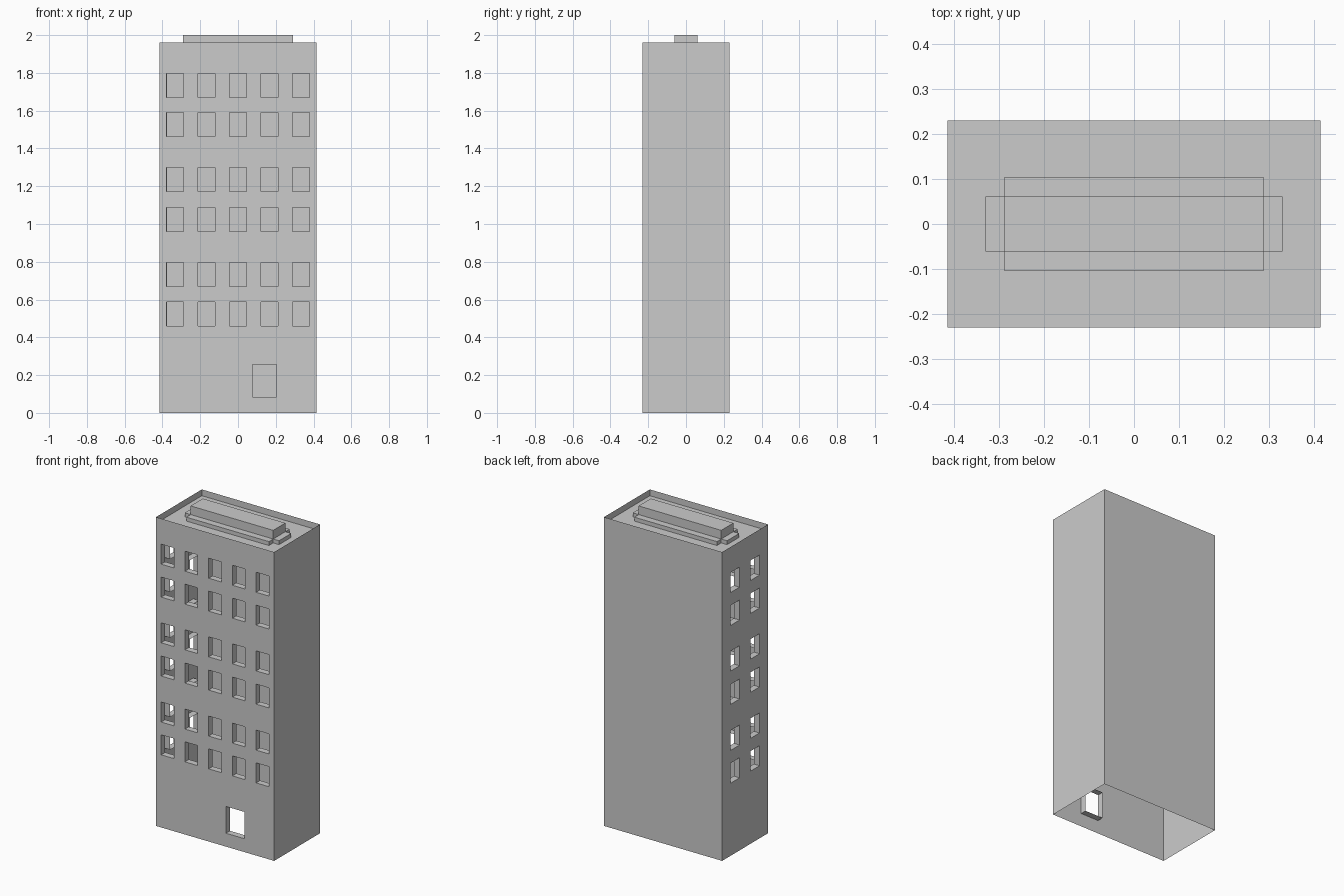
import bpy, bmesh
from mathutils import Vector

if "Cube" in bpy.data.objects:
    bpy.data.objects.remove(bpy.data.objects["Cube"])

HX, HY, H = 0.415, 0.23, 1.96      # half width, half depth, wall height
REVEAL = 0.04                      # depth of window and door openings
SPLIT = 0.36                       # top of the ground floor band
ROOF = 1.92


def finish(bm, name):
    bmesh.ops.remove_doubles(bm, verts=bm.verts, dist=1e-5)
    mesh = bpy.data.meshes.new(name)
    bm.to_mesh(mesh)
    bm.free()
    obj = bpy.data.objects.new(name, mesh)
    bpy.context.collection.objects.link(obj)
    return obj


def panel(bm, place, half, z0, z1, cols=(), rows=()):
    """Wall sheet with an opening and inward reveal at every column/row crossing."""
    us = [-half] + [v for c in cols for v in c] + [half]
    zs = [z0] + [v for r in rows for v in r] + [z1]

    def quad(*pts):
        bm.faces.new([bm.verts.new(place(*p)) for p in pts])

    for i, (a, b) in enumerate(zip(us, us[1:])):
        for j, (c, d) in enumerate(zip(zs, zs[1:])):
            loop = [(a, c), (b, c), (b, d), (a, d)]
            if i % 2 and j % 2:
                for p, q in zip(loop, loop[1:] + loop[:1]):
                    quad((*p, 0), (*q, 0), (*q, REVEAL), (*p, REVEAL))
            else:
                quad(*[(*p, 0) for p in loop])


def front(u, z, d): return Vector((u, -HY + d, z))
def back(u, z, d): return Vector((-u, HY - d, z))
def left(u, z, d): return Vector((-HX + d, -u, z))
def right(u, z, d): return Vector((HX - d, u, z))


def spans(centres, half):
    return [(c - half, c + half) for c in centres]


rows = [(z, z + 0.127) for z in (0.461, 0.669, 0.961, 1.172, 1.462, 1.671)]

# Outer walls: open underneath, windows on the front and left, door in front
bm = bmesh.new()
panel(bm, front, HX, SPLIT, H, spans([i * 0.1667 for i in range(-2, 3)], 0.045), rows)
panel(bm, front, HX, 0, SPLIT, [(0.077, 0.205)], [(0.085, 0.255)])
panel(bm, left, HY, 0, H, spans([-0.1, 0.1], 0.044), rows)
panel(bm, back, HX, 0, H)
panel(bm, right, HY, 0, H)
finish(bm, "walls")

# Roof: parapet rim with a sunken deck
bm = bmesh.new()
deck = bm.faces.new([bm.verts.new((x, y, H)) for x, y in
                     ((-HX, -HY), (HX, -HY), (HX, HY), (-HX, HY))])
bmesh.ops.inset_individual(bm, faces=[deck], thickness=0.04)
deck = bmesh.ops.extrude_discrete_faces(bm, faces=[deck])["faces"][0]
bmesh.ops.translate(bm, verts=deck.verts, vec=(0, 0, ROOF - H))
finish(bm, "roof_parapet")


def roof_box(name, hx, hy, top):
    bm = bmesh.new()
    bmesh.ops.create_cube(bm, size=1)
    bmesh.ops.scale(bm, verts=bm.verts, vec=(2 * hx, 2 * hy, top - ROOF))
    bmesh.ops.translate(bm, verts=bm.verts, vec=(0, 0, (top + ROOF) / 2))
    finish(bm, name)


# Rooftop unit: raised core with a low step on each side
roof_box("roof_unit_core", 0.29, 0.061, 2.0)
roof_box("roof_unit_side_steps", 0.29, 0.104, 1.945)
roof_box("roof_unit_end_steps", 0.331, 0.061, 1.945)
